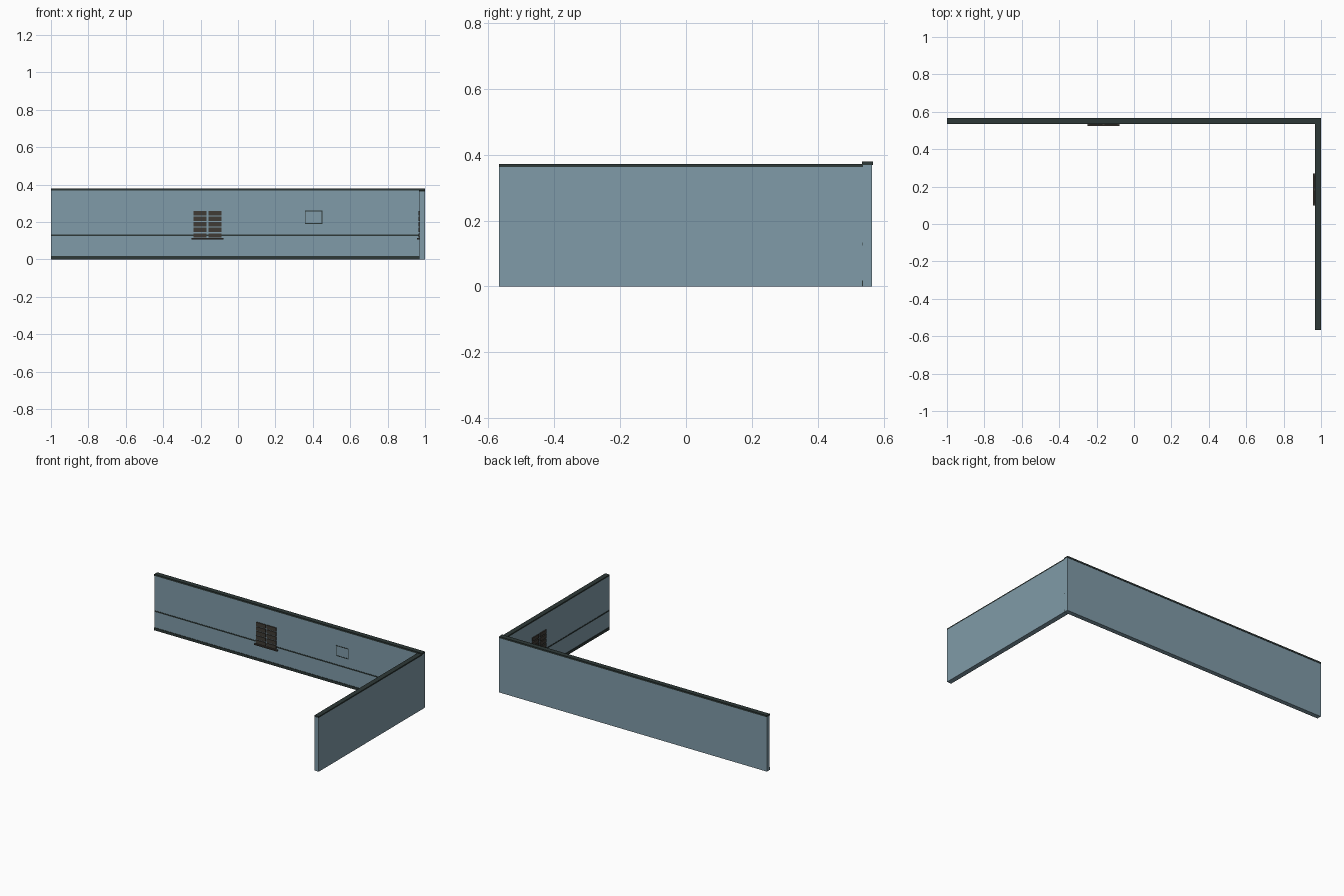
import bpy

if "Cube" in bpy.data.objects:
    bpy.data.objects.remove(bpy.data.objects["Cube"])


def material(name, rgb):
    m = bpy.data.materials.new(name)
    m.diffuse_color = (*rgb, 1)
    m.use_nodes = True
    m.node_tree.nodes["Principled BSDF"].inputs["Base Color"].default_value = m.diffuse_color
    return m


WALL = material("blue grey wall", (0.216, 0.328, 0.392))
TRIM = material("dark trim", (0.027, 0.040, 0.038))
SLAT = material("dark brown slats", (0.050, 0.044, 0.036))


def box(name, lo, hi, mat):
    """Axis-aligned box between two corners."""
    lo, hi = [min(p) for p in zip(lo, hi)], [max(p) for p in zip(lo, hi)]
    bpy.ops.mesh.primitive_cube_add(size=1, location=[(a + b) / 2 for a, b in zip(lo, hi)])
    ob = bpy.context.object
    ob.name = name
    ob.scale = [b - a for a, b in zip(lo, hi)]
    bpy.ops.object.transform_apply(location=False, rotation=False, scale=True)
    ob.data.materials.append(mat)
    return ob


# Wall-space mapping: u runs along the wall, d is depth into the room, z is up
def back(u, d, z):
    return (u, 0.537 - d, z)


def side(u, d, z):
    return (0.97 - d, u, z)


def part(name, place, u, d, z, mat):
    return box(name, place(u[0], d[0], z[0]), place(u[1], d[1], z[1]), mat)


def wall(name, place, u, thick, cap_z):
    part(name + "_wall", place, u, (-thick, 0), (0, cap_z[0]), WALL)
    part(name + "_cap", place, u, (-0.03, 0.003), cap_z, TRIM)
    part(name + "_baseboard", place, u, (0, 0.003), (0, 0.018), TRIM)
    part(name + "_rail", place, u, (0, 0.002), (0.125, 0.133), TRIM)


def window(name, place, centre):
    # two columns of five slats above a sill
    for col in (-1, 1):
        for row in range(5):
            z = 0.116 + row * 0.03
            part(f"{name}_slat", place, (centre + col * 0.005, centre + col * 0.075),
                 (0, 0.006), (z, z + 0.024), SLAT)
    part(name + "_sill", place, (centre - 0.085, centre + 0.085), (0, 0.012),
         (0.106, 0.114), SLAT)


wall("back", back, (-1, 1), 0.028, (0.368, 0.379))
wall("side", side, (-0.567, 0.537), 0.03, (0.363, 0.372))
window("back_window", back, -0.163)
window("side_window", side, 0.185)

# thin square frame on the back wall
for z in (0.19, 0.257):
    part("frame_bar", back, (0.357, 0.451), (0, 0.002), (z, z + 0.004), TRIM)
for u in (0.357, 0.447):
    part("frame_post", back, (u, u + 0.004), (0, 0.002), (0.194, 0.257), TRIM)
